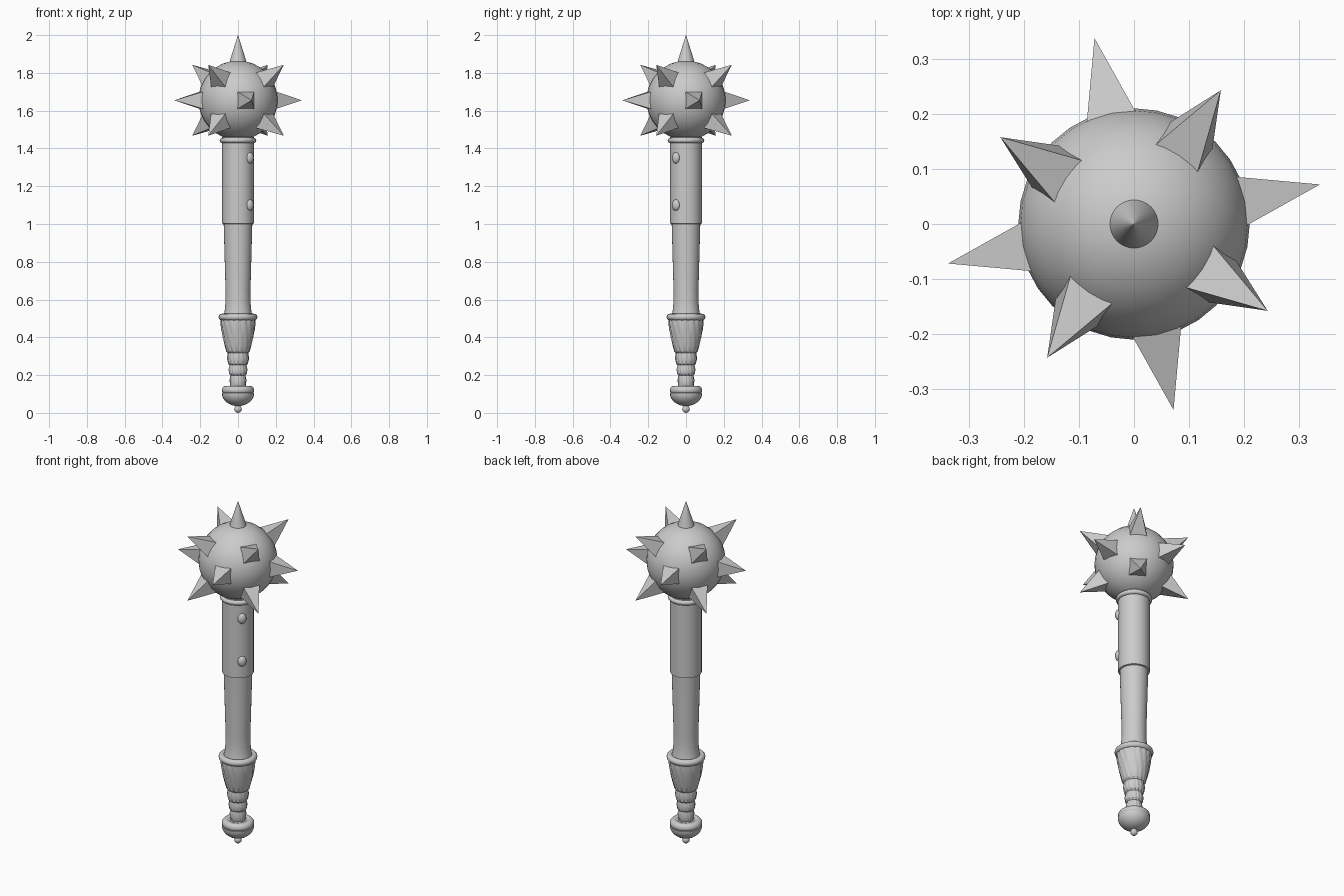
import bpy, bmesh
from math import sin, cos, pi, radians
from mathutils import Matrix, Vector

if "Cube" in bpy.data.objects:
    bpy.data.objects.remove(bpy.data.objects["Cube"])

HEAD_Z, HEAD_R = 1.655, 0.21


def smooth(ob, angle=35):
    bpy.ops.object.select_all(action='DESELECT')
    ob.select_set(True)
    bpy.context.view_layer.objects.active = ob
    bpy.ops.object.shade_smooth_by_angle(angle=radians(angle))


def lathe(name, profile, sides=32, flutes=0, depth=0.0, twist=0.0):
    """Revolve (radius, z) points; optional twisted flutes."""
    bm = bmesh.new()
    rings = []
    for r, z in profile:
        ring = []
        for i in range(sides):
            a = 2 * pi * i / sides
            k = r * (1 - depth * (1 - abs(cos(flutes * (a + twist * z) / 2)))) if flutes else r
            ring.append(bm.verts.new((k * cos(a), k * sin(a), z)))
        rings.append(ring)
    for lo, hi in zip(rings, rings[1:]):
        for i in range(sides):
            j = (i + 1) % sides
            bm.faces.new((lo[i], lo[j], hi[j], hi[i]))
    bm.faces.new(rings[0][::-1])
    bm.faces.new(rings[-1])
    me = bpy.data.meshes.new(name)
    bm.to_mesh(me)
    bm.free()
    ob = bpy.data.objects.new(name, me)
    bpy.context.collection.objects.link(ob)
    smooth(ob)
    return ob


def ring(name, z, major, minor):
    bpy.ops.mesh.primitive_torus_add(major_radius=major, minor_radius=minor, location=(0, 0, z),
                                     major_segments=32, minor_segments=12)
    bpy.context.object.name = name
    smooth(bpy.context.object, 60)


def ball(name, loc, radius, seg=32):
    bpy.ops.mesh.primitive_uv_sphere_add(segments=seg, ring_count=seg // 2, radius=radius, location=loc)
    ob = bpy.context.object
    ob.name = name
    smooth(ob, 60)
    return ob


def spike(name, azimuth, elevation):
    """Four-sided spike pointing out from the head centre."""
    a, e = radians(azimuth), radians(elevation)
    d = Vector((cos(a) * cos(e), sin(a) * cos(e), sin(e)))
    t = Vector((-sin(a), cos(a), 0))
    u = d.cross(t)
    base, tip, half = 0.19, 0.345, 0.048
    rot = Matrix((t, u, d)).transposed()
    rot = rot @ Matrix.Rotation(radians(45), 3, 'Z')
    bpy.ops.mesh.primitive_cone_add(vertices=4, radius1=half * 2 ** 0.5, radius2=0, depth=tip - base)
    ob = bpy.context.object
    ob.name = name
    # square base aligned with the meridian whatever the primitive's start angle
    ob.matrix_world = Matrix.Translation(Vector((0, 0, HEAD_Z)) + d * (base + tip) / 2) @ rot.to_4x4()


# Head with spikes
ball("head", (0, 0, HEAD_Z), HEAD_R)
for k in range(4):
    spike("side_spike", 12 + 90 * k, 0)
    spike("upper_spike", 57 + 90 * k, 33)
    spike("lower_spike", 57 + 90 * k, -33)
lathe("top_spike", [(0.047, 1.845), (0.042, 1.868), (0.0005, 2.0)])

# Shaft: tapered lower part, wider sleeve above it
lathe("shaft", [(0.08, 0.50), (0.071, 0.535), (0.067, 0.58), (0.066, 0.65), (0.076, 1.01)])
lathe("sleeve", [(0.077, 1.0), (0.084, 1.003), (0.084, 1.46)])
ring("neck_ring", 1.443, 0.083, 0.014)

# Rivets on the front right of the sleeve
for z in (1.10, 1.35):
    a = radians(-40)
    rivet = ball("rivet", (0.083 * cos(a), 0.083 * sin(a), z), 0.03, 16)
    rivet.scale = (0.6, 0.8, 1)
    rivet.rotation_euler.z = a

# Fluted grip made of stacked, twisted bulges
ring("guard_ring", 0.507, 0.085, 0.018)
lathe("grip", [(0.036, 0.13), (0.042, 0.145), (0.045, 0.175), (0.040, 0.198),
               (0.047, 0.205), (0.051, 0.23), (0.045, 0.253),
               (0.053, 0.26), (0.059, 0.29), (0.054, 0.318),
               (0.063, 0.326), (0.072, 0.36), (0.082, 0.40), (0.089, 0.44), (0.094, 0.475), (0.094, 0.50)],
      sides=96, flutes=16, depth=0.07, twist=2.5)

# Pommel
ring("pommel_rim", 0.12, 0.063, 0.023)
lathe("pommel", [(0.012, 0.035)] +
      [(0.086 * cos(t * pi / 20), 0.106 - 0.07 * sin(t * pi / 20)) for t in range(9, -1, -1)] +
      [(0.06, 0.112), (0.05, 0.14)])
ball("pommel_tip", (0, 0, 0.02), 0.02, 16)
